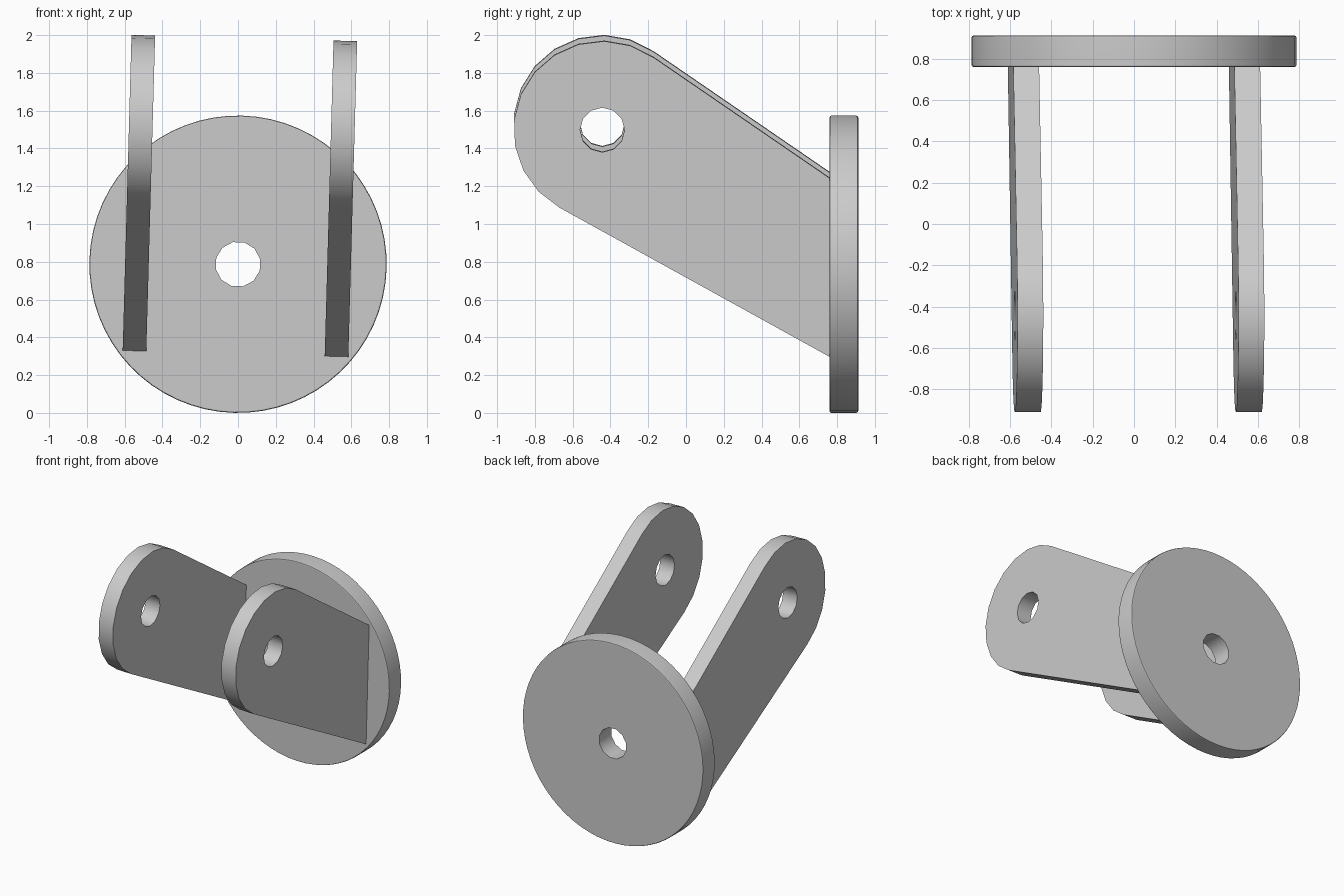
import bpy, bmesh, math
from mathutils import Matrix, Vector

cube = bpy.data.objects.get("Cube")
if cube:
    bpy.data.objects.remove(cube, do_unlink=True)

grey = bpy.data.materials.new("light_grey")
grey.use_nodes = True
grey.diffuse_color = (0.6, 0.6, 0.6, 1)
grey.node_tree.nodes["Principled BSDF"].inputs["Base Color"].default_value = (0.6, 0.6, 0.6, 1)

DISC_Z = 0.787          # height of the disc axis
DISC_R = 0.787
FRONT, BACK = 0.76, 0.912
ROLL = Matrix.Translation((0, 0, DISC_Z)) @ Matrix.Rotation(math.radians(1.6), 4, 'Y')


def arc(cx, cy, r, start, end, steps):
    """Points along an arc, both ends included."""
    angles = [math.radians(start + (end - start) * i / steps) for i in range(steps + 1)]
    return [(cx + r * math.cos(a), cy + r * math.sin(a)) for a in angles]


def circle(cx, cy, r, sides, turn=0):
    return arc(cx, cy, r, turn, turn + 360, sides)[:-1]


def prism(name, points, depth):
    """Extrude a closed outline of 3D points along a depth vector."""
    bm = bmesh.new()
    face = bm.faces.new([bm.verts.new(p) for p in points])
    moved = bmesh.ops.extrude_face_region(bm, geom=[face], use_keep_orig=True)["geom"]
    bmesh.ops.translate(bm, vec=Vector(depth),
                        verts=[v for v in moved if isinstance(v, bmesh.types.BMVert)])
    bmesh.ops.recalc_face_normals(bm, faces=bm.faces[:])
    mesh = bpy.data.meshes.new(name)
    bm.to_mesh(mesh)
    bm.free()
    obj = bpy.data.objects.new(name, mesh)
    bpy.context.collection.objects.link(obj)
    mesh.materials.append(grey)
    obj.matrix_world = ROLL
    return obj


def drill(obj, cutter):
    """Cut the hole, bake the modifiers and shade the part."""
    hole = obj.modifiers.new("hole", 'BOOLEAN')
    hole.operation = 'DIFFERENCE'
    hole.solver = 'EXACT'
    hole.object = cutter
    bpy.ops.object.select_all(action='DESELECT')
    obj.select_set(True)
    bpy.context.view_layer.objects.active = obj
    bpy.ops.object.convert(target='MESH')
    bpy.data.objects.remove(cutter, do_unlink=True)
    bpy.ops.object.shade_smooth_by_angle(angle=math.radians(40))
    normals = obj.modifiers.new("flat_caps", 'WEIGHTED_NORMAL')
    normals.keep_sharp = True


# Mounting disc with softened rims and a centre hole
disc = prism("mounting_disc",
             [(x, FRONT, z) for x, z in circle(0, 0, DISC_R, 64)], (0, BACK - FRONT, 0))
bevel = disc.modifiers.new("rim", 'BEVEL')
bevel.width = 0.01
bevel.segments = 2
bevel.limit_method = 'ANGLE'
bevel.angle_limit = math.radians(40)
drill(disc, prism("disc_hole_cutter",
                  [(x, FRONT - 0.1, z) for x, z in circle(0, 0, 0.12, 12, 15)], (0, 0.4, 0)))

# Pair of rounded arms, each with a pin hole
PIN_Y, PIN_Z = -0.443, 1.515 - DISC_Z
outline = arc(PIN_Y, PIN_Z, 0.47, 54.7, 241.2, 11)
outline += [(FRONT + 0.01, 0.308 - DISC_Z), (FRONT + 0.01, 1.253 - DISC_Z)]
for side, name in ((1, "left_arm"), (-1, "right_arm")):
    x0 = side * 0.535 - 0.0625
    arm = prism(name, [(x0, y, z) for y, z in outline], (0.125, 0, 0))
    drill(arm, prism("pin_hole_cutter",
                     [(x0 - 0.1, y, z) for y, z in circle(PIN_Y, PIN_Z, 0.118, 12)],
                     (0.325, 0, 0)))
